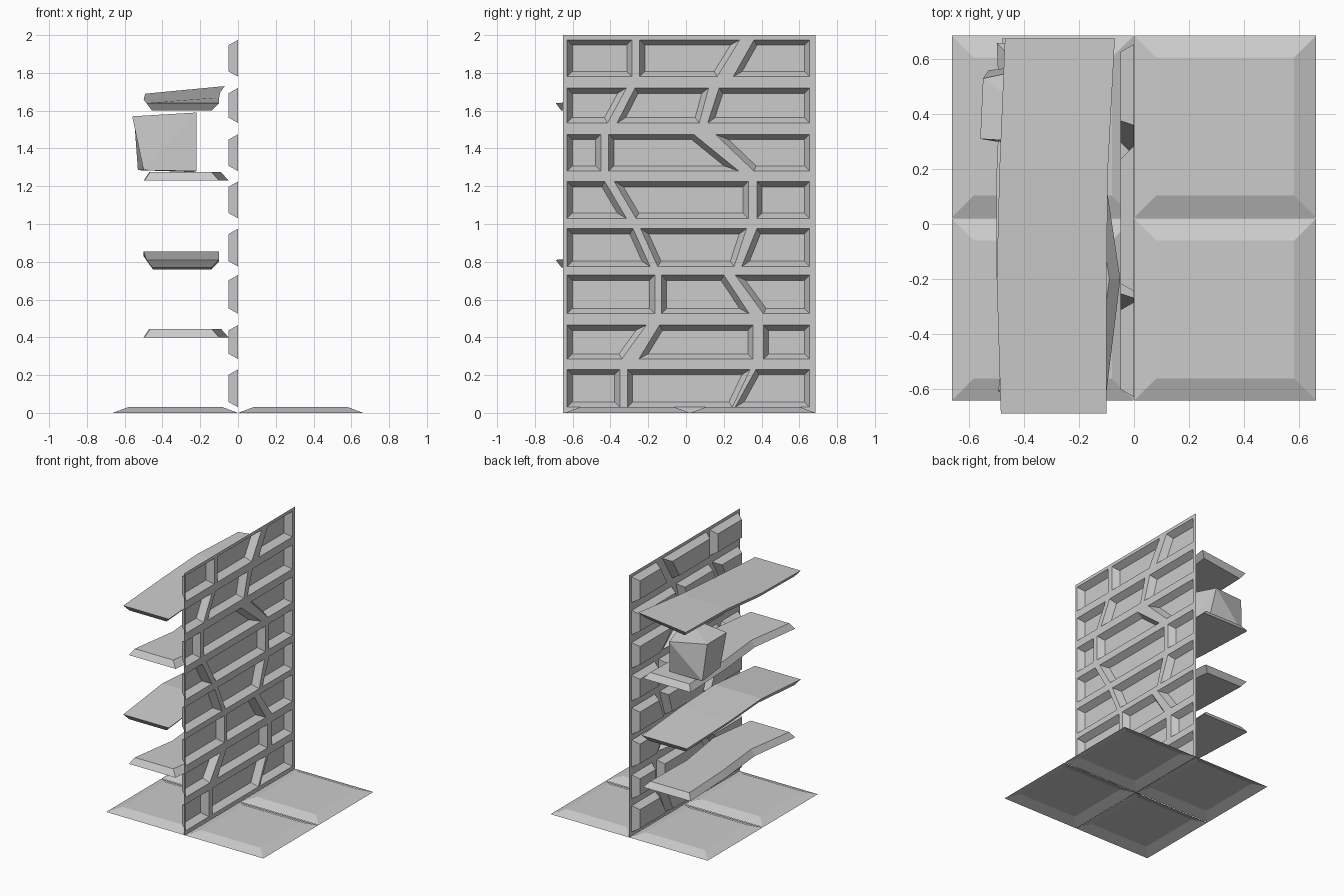
import bpy, bmesh

if "Cube" in bpy.data.objects:
    bpy.data.objects.remove(bpy.data.objects["Cube"])

grey = bpy.data.materials.new("stone grey")
grey.diffuse_color = (0.6, 0.6, 0.6, 1)
grey.use_nodes = True
grey.node_tree.nodes["Principled BSDF"].inputs["Base Color"].default_value = grey.diffuse_color


def finish(name, bm):
    me = bpy.data.meshes.new(name)
    bm.to_mesh(me)
    bm.free()
    me.materials.append(grey)
    ob = bpy.data.objects.new(name, me)
    bpy.context.collection.objects.link(ob)
    return ob


def face(bm, pts):
    return bm.faces.new([bm.verts.new(p) for p in pts])


def raise_panel(bm, faces, thickness, depth):
    """Push each face out along its normal with a sloped border."""
    bm.normal_update()
    bmesh.ops.inset_individual(bm, faces=faces, thickness=thickness, depth=depth,
                               use_even_offset=True)


# Floor: four raised tiles, open underneath
for i, x in enumerate((-0.332, 0.332)):
    for j, y in enumerate((-0.311, 0.355)):
        bm = bmesh.new()
        r = 0.331
        f = face(bm, [(x - r, y - r, 0), (x + r, y - r, 0), (x + r, y + r, 0), (x - r, y + r, 0)])
        raise_panel(bm, [f], 0.08, 0.03)
        finish(f"floor_tile_{i}{j}", bm)

# Brick wall: mortar sheet with hollow bricks pushed out towards -x
# each row: z range, then the two joints as left bottom/top and right bottom/top
rows = [
    (0.03, 0.23, (-0.35, -0.35, -0.31, -0.31), (0.245, 0.34, 0.26, 0.37)),
    (0.285, 0.465, (-0.34, -0.21, -0.25, -0.14), (0.355, 0.355, 0.41, 0.41)),
    (0.525, 0.73, (-0.165, -0.165, -0.13, -0.13), (0.335, 0.20, 0.41, 0.26)),
    (0.775, 0.975, (-0.19, -0.28, -0.15, -0.24), (0.255, 0.32, 0.295, 0.375)),
    (1.03, 1.225, (-0.315, -0.43, -0.265, -0.38), (0.33, 0.33, 0.375, 0.375)),
    (1.28, 1.475, (-0.45, -0.45, -0.41, -0.41), (0.28, 0.04, 0.36, 0.155)),
    (1.535, 1.72, (-0.415, -0.315, -0.365, -0.27), (0.07, 0.12, 0.115, 0.175)),
    (1.78, 1.975, (-0.285, -0.285, -0.245, -0.245), (0.165, 0.285, 0.25, 0.36)),
]
Y0, Y1 = -0.65, 0.685
bm = bmesh.new()
bricks = []


def wall_quad(a, b, z0, z1):
    """Quad between edges a and b, each given as (y at bottom, y at top); faces -x."""
    return face(bm, [(0, a[0], z0), (0, a[1], z1), (0, b[1], z1), (0, b[0], z0)])


below = 0
for z0, z1, p, q in rows:
    wall_quad((Y0, Y0), (Y1, Y1), below, z0)
    edges = [(Y0, Y0), (-0.63, -0.63), p[:2], p[2:], q[:2], q[2:], (0.655, 0.655), (Y1, Y1)]
    for k in range(7):
        f = wall_quad(edges[k], edges[k + 1], z0, z1)
        if k % 2:
            bricks.append(f)
    below = z1
wall_quad((Y0, Y0), (Y1, Y1), below, 2.0)
raise_panel(bm, bricks, 0.028, 0.05)
bmesh.ops.remove_doubles(bm, verts=bm.verts[:], dist=1e-4)
finish("brick_wall", bm)


# Shelves: wavy planks with bevelled edges
def shelf(name, sections, thick):
    """sections: (y, left x, right x, left z, right z) of the wide face;
    the narrow face sits thick above (or below, when negative)."""
    bm = bmesh.new()
    rings = []
    last = len(sections) - 1
    for i, (y, xl, xr, zl, zr) in enumerate(sections):
        yn = y + (0.03 if i == 0 else -0.03 if i == last else 0)
        rings.append([bm.verts.new(p) for p in (
            (xl, y, zl), (xr, y, zr),
            (xr - 0.04, yn, zr + thick), (xl + 0.03, yn, zl + thick))])
    for a, b in zip(rings, rings[1:]):
        for k in range(4):
            n = (k + 1) % 4
            bm.faces.new((a[k], a[n], b[n], b[k]))
    bm.faces.new(rings[0])
    bm.faces.new(rings[-1][::-1])
    bmesh.ops.recalc_face_normals(bm, faces=bm.faces[:])
    finish(name, bm)


def flat_shelf(name, z):
    plan = [(-0.61, -0.495, -0.10), (-0.2, -0.44, -0.05), (0.2, -0.48, -0.11), (0.66, -0.50, -0.10)]
    shelf(name, [(y, a, b, z, z) for y, a, b in plan], 0.045)


flat_shelf("shelf_1", 0.40)
shelf("shelf_2", [(-0.69, -0.485, -0.10, 0.81, 0.81), (-0.2, -0.50, -0.10, 0.855, 0.855),
                  (0.2, -0.50, -0.10, 0.83, 0.84), (0.675, -0.48, -0.10, 0.80, 0.80)], -0.04)
flat_shelf("shelf_3", 1.23)
shelf("shelf_4", [(-0.69, -0.485, -0.10, 1.64, 1.64), (-0.2, -0.50, -0.10, 1.66, 1.67),
                  (0.2, -0.49, -0.095, 1.69, 1.695), (0.675, -0.47, -0.07, 1.685, 1.73)], -0.04)

# Crooked box standing on the third shelf
bm = bmesh.new()
low = [(-0.22, 0.29, 1.28), (-0.24, 0.54, 1.275), (-0.53, 0.56, 1.285), (-0.50, 0.30, 1.285)]
top = [(-0.22, 0.29, 1.59), (-0.27, 0.59, 1.53), (-0.55, 0.53, 1.56), (-0.56, 0.31, 1.57)]
vl = [bm.verts.new(p) for p in low]
vt = [bm.verts.new(p) for p in top]
bm.faces.new(vl)
bm.faces.new(vt[::-1])
for k in range(4):
    n = (k + 1) % 4
    bm.faces.new((vl[k], vt[k], vt[n], vl[n]))
bmesh.ops.recalc_face_normals(bm, faces=bm.faces[:])
bmesh.ops.triangulate(bm, faces=bm.faces[:])
finish("crooked_box", bm)
